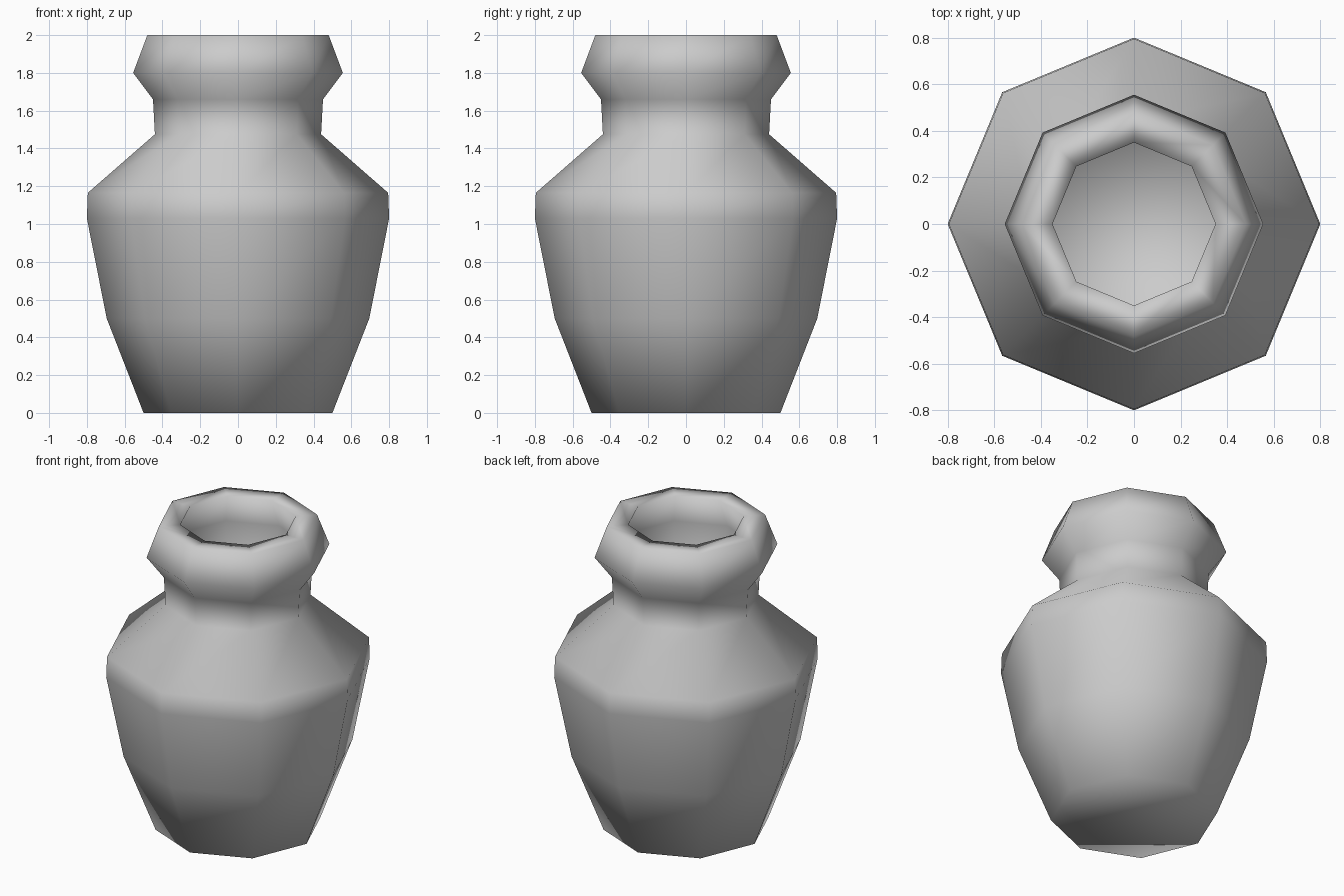
import bpy, bmesh
from math import cos, sin, pi

if "Cube" in bpy.data.objects:
    bpy.data.objects.remove(bpy.data.objects["Cube"])

SIDES = 8

# Profile (radius, height): outside from base to rim, then down the inside
profile = [
    (0.50, 0.00), (0.695, 0.50), (0.80, 1.03), (0.795, 1.165),
    (0.44, 1.475), (0.45, 1.66), (0.555, 1.80), (0.48, 2.00),
    (0.35, 2.00), (0.43, 1.80), (0.37, 1.64), (0.37, 1.45),
    (0.70, 1.12), (0.70, 1.03), (0.60, 0.52), (0.43, 0.10),
]


def lathe(name, points, sides):
    bm = bmesh.new()
    rings = [[bm.verts.new((r * cos(2 * pi * i / sides), r * sin(2 * pi * i / sides), z))
              for i in range(sides)] for r, z in points]
    for low, high in zip(rings, rings[1:]):
        for i in range(sides):
            j = (i + 1) % sides
            bm.faces.new((low[i], low[j], high[j], high[i]))
    # Underside and inner floor
    bm.faces.new(rings[0][::-1])
    bm.faces.new(rings[-1])
    bmesh.ops.recalc_face_normals(bm, faces=bm.faces)
    for f in bm.faces:
        f.smooth = True
    mesh = bpy.data.meshes.new(name)
    bm.to_mesh(mesh)
    bm.free()
    obj = bpy.data.objects.new(name, mesh)
    bpy.context.collection.objects.link(obj)
    return obj


# Eight-sided hollow vase
lathe("vase", profile, SIDES)
